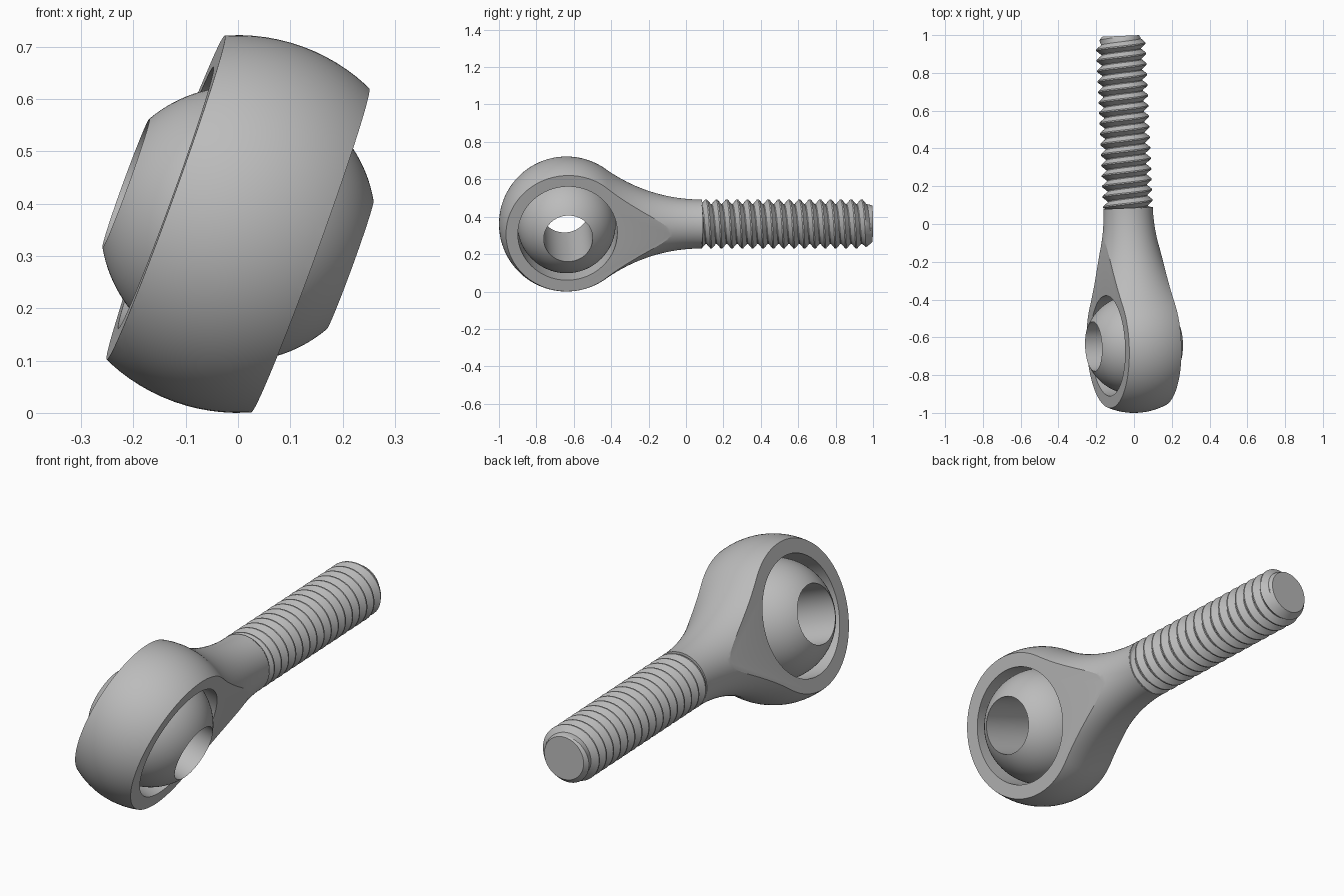
import bpy, bmesh, math
from mathutils import Matrix, Vector

cube = bpy.data.objects.get("Cube")
if cube:
    bpy.data.objects.remove(cube, do_unlink=True)

# Main sizes: the part is built along +y around the ball centre, then posed
HEAD_R, HALF_WIDTH = 0.361, 0.147
BALL_R, HOLE_R, BORE_R = 0.263, 0.131, 0.266
NECK_R, NECK_END, TIP = 0.131, 0.72, 1.636
POSE = (Matrix.Translation((0, -0.639, 0.361))
        @ Matrix.Rotation(math.radians(2.5), 4, 'Z')
        @ Matrix.Rotation(math.radians(20), 4, 'Y'))

steel = bpy.data.materials.new("grey_steel")
steel.use_nodes = True
steel.diffuse_color = (0.5, 0.5, 0.5, 1)
steel.node_tree.nodes["Principled BSDF"].inputs["Base Color"].default_value = (0.5, 0.5, 0.5, 1)


def add_object(name, bm):
    bmesh.ops.recalc_face_normals(bm, faces=bm.faces)
    mesh = bpy.data.meshes.new(name)
    bm.to_mesh(mesh)
    bm.free()
    mesh.materials.append(steel)
    obj = bpy.data.objects.new(name, mesh)
    obj.matrix_world = POSE
    bpy.context.collection.objects.link(obj)
    return obj


def smooth(obj, degrees):
    bpy.ops.object.select_all(action='DESELECT')
    obj.select_set(True)
    bpy.context.view_layer.objects.active = obj
    bpy.ops.object.shade_smooth_by_angle(angle=math.radians(degrees))


def lathe(profile, axis, closed=False, steps=96):
    """Revolve (along, radius) points around the x or y axis."""
    bm = bmesh.new()
    place = (lambda s, r: (s, 0, r)) if axis == 'X' else (lambda s, r: (0, s, r))
    verts = [bm.verts.new(place(s, r)) for s, r in profile]
    pairs = list(zip(verts, verts[1:])) + ([(verts[-1], verts[0])] if closed else [])
    edges = [bm.edges.new(p) for p in pairs]
    bmesh.ops.spin(bm, geom=verts + edges, cent=(0, 0, 0), axis=place(1, 0),
                   angle=math.tau, steps=steps)
    bmesh.ops.remove_doubles(bm, verts=bm.verts, dist=1e-5)
    return bm


def arc(cx, cy, radius, a0, a1, count):
    angles = [a0 + (a1 - a0) * i / count for i in range(count + 1)]
    return [(cx + radius * math.cos(a), cy + radius * math.sin(a)) for a in angles]


# Eye body: sphere flowing through a tangent fillet into the round neck
fillet = (NECK_END ** 2 + NECK_R ** 2 - HEAD_R ** 2) / (2 * (HEAD_R - NECK_R))
join = math.atan2(NECK_R + fillet, NECK_END)
profile = arc(0, 0, HEAD_R, math.pi, join, 40)
profile += arc(NECK_END, NECK_R + fillet, fillet, join + math.pi, 1.5 * math.pi, 24)[1:]
profile += [(NECK_END + 0.004, NECK_R), (NECK_END + 0.004, 0)]
bm = lathe(profile, 'Y')

# Two flat cheeks
for side in (-1, 1):
    cut = bmesh.ops.bisect_plane(bm, geom=bm.verts[:] + bm.edges[:] + bm.faces[:],
                                 plane_co=(side * HALF_WIDTH, 0, 0),
                                 plane_no=(side, 0, 0), clear_outer=True)
    rim = [e for e in cut["geom_cut"] if isinstance(e, bmesh.types.BMEdge)]
    bmesh.ops.holes_fill(bm, edges=rim, sides=0)
body = add_object("eye_body", bm)

# Bore through the eye
cutter = add_object("bore_cutter", lathe(
    [(-0.5, 0), (-0.5, BORE_R), (0.5, BORE_R), (0.5, 0)], 'X'))
cutter.hide_render = True
mod = body.modifiers.new("bore", 'BOOLEAN')
mod.operation, mod.solver, mod.object = 'DIFFERENCE', 'EXACT', cutter
bpy.context.view_layer.update()
bored = bpy.data.meshes.new_from_object(
    body.evaluated_get(bpy.context.evaluated_depsgraph_get()))
body.modifiers.clear()
body.data = bored
bpy.data.objects.remove(cutter, do_unlink=True)
smooth(body, 20)

# Swivel ball with a straight through hole
edge = math.asin(HOLE_R / BALL_R)
ball = add_object("swivel_ball", lathe(
    arc(0, 0, BALL_R, math.pi - edge, edge, 40), 'X', closed=True))
smooth(ball, 30)

# Threaded shank: a helical strip clipped at both ends, with a chamfered tip
PITCH, CREST, ROOT, TIP_R, SEG = 0.0555, 0.132, 0.106, 0.098, 48
tooth = [(0, ROOT), (0.08, ROOT), (0.48, CREST), (0.6, CREST), (1, ROOT)]
turns = math.ceil((TIP - NECK_END) / PITCH) + 1
bm = bmesh.new()
rows = []
for i in range(turns * SEG + 1):
    a = math.tau * i / SEG
    row = []
    for f, r in tooth:
        y = NECK_END + PITCH * (i / SEG - 1 + f)
        y = min(max(y, NECK_END), TIP)
        r = min(r, TIP_R + 0.8 * (TIP - y))
        # right-handed: turning from z towards x while advancing along y
        row.append(bm.verts.new((r * math.sin(a), y, r * math.cos(a))))
    rows.append(row)
for low, high in zip(rows, rows[1:]):
    for j in range(len(tooth) - 1):
        quad = (low[j], low[j + 1], high[j + 1], high[j])
        ys = [v.co.y for v in quad]
        if max(ys) - min(ys) > 1e-6:
            bm.faces.new(quad)
bmesh.ops.delete(bm, geom=[v for v in bm.verts if not v.link_faces], context='VERTS')
bmesh.ops.remove_doubles(bm, verts=bm.verts, dist=1e-5)

# Flat end of the shank
tip = [bm.verts.new((TIP_R * math.sin(math.tau * k / SEG), TIP,
                     TIP_R * math.cos(math.tau * k / SEG))) for k in range(SEG)]
bm.faces.new(tip)
bmesh.ops.remove_doubles(bm, verts=bm.verts, dist=1e-5)
shank = add_object("threaded_shank", bm)
smooth(shank, 25)
